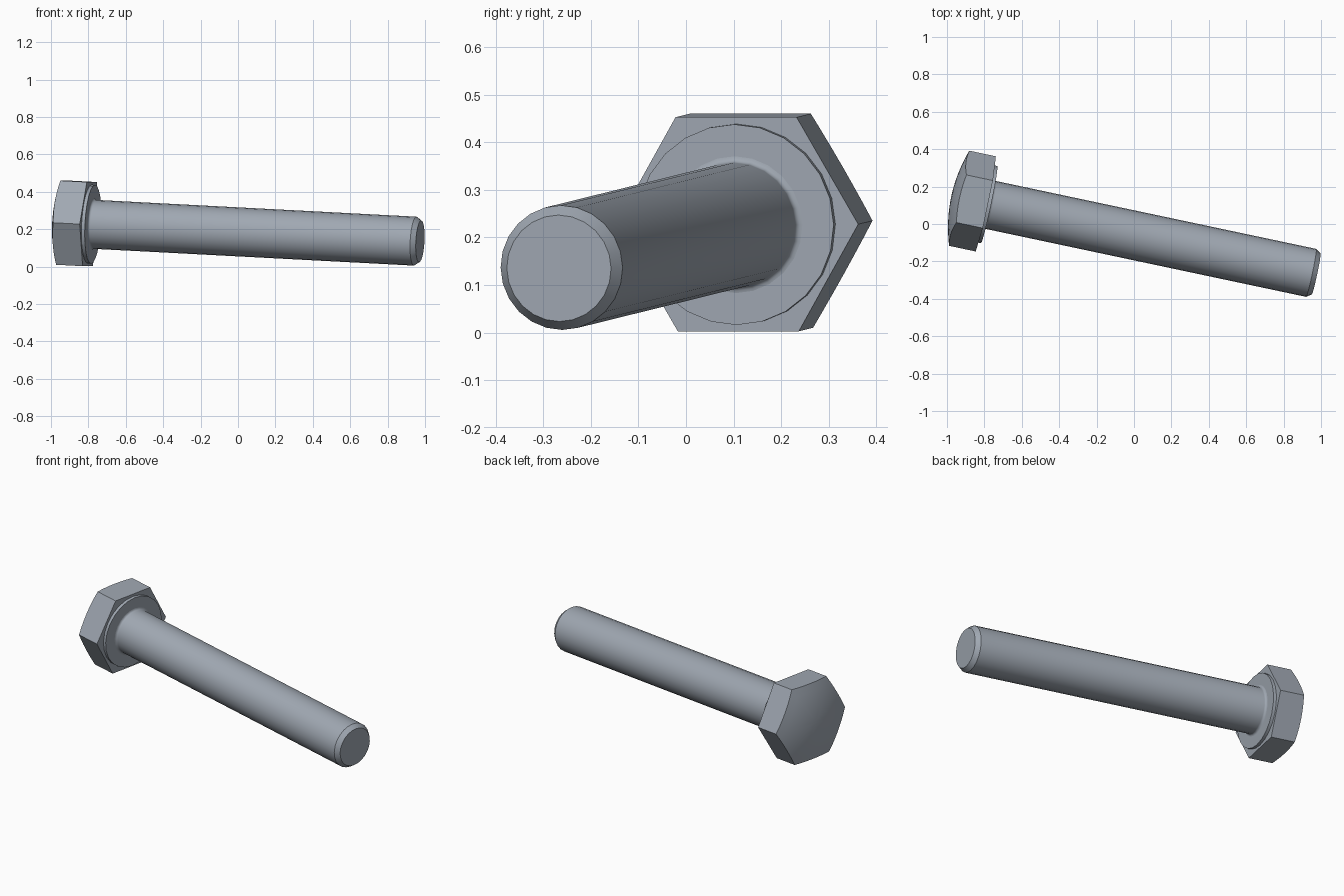
import bpy, bmesh, math
from mathutils import Matrix, Vector

if "Cube" in bpy.data.objects:
    bpy.data.objects.remove(bpy.data.objects["Cube"], do_unlink=True)

steel = bpy.data.materials.new("grey_steel")
steel.use_nodes = True
COLOUR = (0.35, 0.39, 0.445, 1)
steel.diffuse_color = COLOUR
steel.node_tree.nodes["Principled BSDF"].inputs["Base Color"].default_value = COLOUR

# Bolt frame: local X runs from the head's underside to the tip
axis = Vector((1, -0.212, -0.0524)).normalized()
side = Vector((0, 0, 1)).cross(axis).normalized()
up = axis.cross(side)
FRAME = Matrix((axis, side, up)).transposed().to_4x4()
FRAME.translation = (-0.7925, 0.1075, 0.2275)


def finish(bm, name):
    bmesh.ops.recalc_face_normals(bm, faces=bm.faces)
    mesh = bpy.data.meshes.new(name)
    bm.to_mesh(mesh)
    bm.free()
    mesh.materials.append(steel)
    obj = bpy.data.objects.new(name, mesh)
    bpy.context.collection.objects.link(obj)
    obj.matrix_world = FRAME
    bpy.ops.object.select_all(action="DESELECT")
    obj.select_set(True)
    bpy.context.view_layer.objects.active = obj
    bpy.ops.object.shade_smooth_by_angle(angle=math.radians(30))
    return obj


def bridge(bm, a, b):
    n = len(a)
    for i in range(n):
        j = (i + 1) % n
        bm.faces.new((a[i], a[j], b[j], b[i]))


def lathe(name, profile, sides=24):
    """Spin (x, radius) points round the bolt axis and cap both ends."""
    bm = bmesh.new()
    rings = []
    for x, r in profile:
        angles = [math.tau * i / sides for i in range(sides)]
        rings.append([bm.verts.new((x, r * math.cos(a), r * math.sin(a))) for a in angles])
    for a, b in zip(rings, rings[1:]):
        bridge(bm, a, b)
    bm.faces.new(rings[0])
    bm.faces.new(rings[-1])
    return finish(bm, name)


def hex_head(name, radius=0.26, crown=0.188, curve=0.636, steps=6, rings=5):
    """Hexagonal prism whose outer end is a shallow dome."""
    corners = [Vector((radius * math.cos(math.tau * i / 6),
                       radius * math.sin(math.tau * i / 6))) for i in range(6)]
    outline = [corners[i].lerp(corners[(i + 1) % 6], t / steps)
               for i in range(6) for t in range(steps)]
    bm = bmesh.new()
    base = [bm.verts.new((0, p.x, p.y)) for p in outline]
    bm.faces.new(base)
    last = base
    for k in range(rings, 0, -1):
        pts = [p * (k / rings) for p in outline]
        ring = [bm.verts.new((curve * p.length_squared - crown, p.x, p.y)) for p in pts]
        bridge(bm, last, ring)
        last = ring
    top = bm.verts.new((-crown, 0, 0))
    for i, v in enumerate(last):
        bm.faces.new((v, last[(i + 1) % len(last)], top))
    return finish(bm, name)


# Head and the raised bearing face beneath it
hex_head("hex_head")
WASHER = 0.018
lathe("washer_face", [(0, 0.211), (WASHER, 0.211)])

# Shank with a filleted root and a chamfered tip
R, FILLET, LENGTH = 0.131, 0.013, 1.808
root = [(WASHER + FILLET * (1 - math.cos(a)), R + FILLET * (1 - math.sin(a)))
        for a in (math.pi / 2 * i / 4 for i in range(5))]
lathe("shank", root + [(LENGTH - 0.027, R), (LENGTH, 0.112)])
